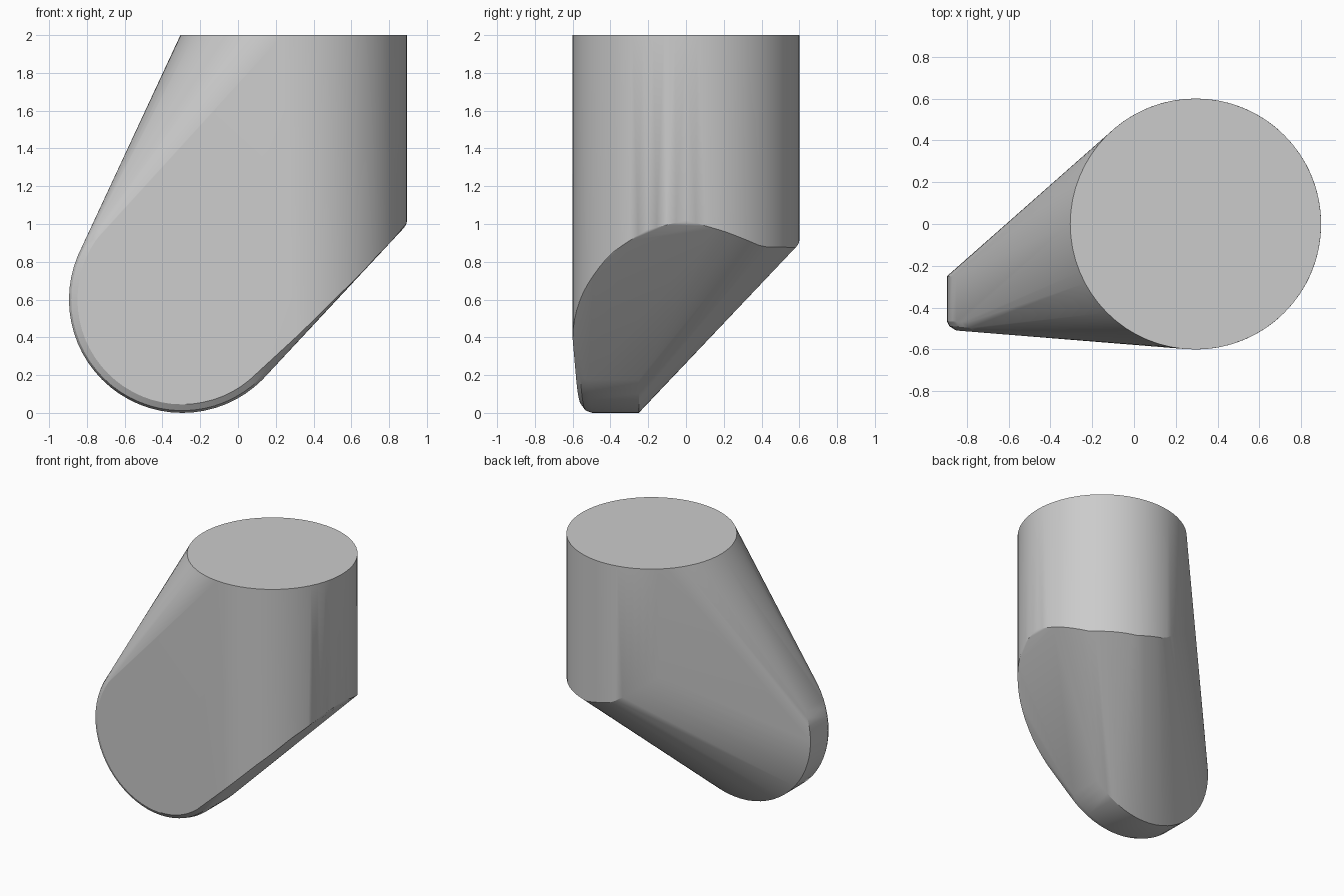
import bpy, bmesh
from math import sin, cos, radians, pi

cube = bpy.data.objects.get("Cube")
if cube:
    bpy.data.objects.remove(cube, do_unlink=True)

RADIUS = 0.6
POST_X = 0.295          # axis of the upright cylinder
DISC_X = -0.295         # axis of the flat disc at the foot
SEGMENTS = 64

# Lower rim of the upright cylinder: (angle in degrees, height)
RIM = [(-90, 0.39), (-66, 0.63), (-42, 0.84), (-20, 0.97), (0, 1.02),
       (20, 0.96), (42, 0.88), (75, 0.875), (97, 0.93), (135, 1.2)]


def rim_height(angle):
    for (a0, h0), (a1, h1) in zip(RIM, RIM[1:]):
        if a0 <= angle <= a1:
            return h0 + (h1 - h0) * (angle - a0) / (a1 - a0)


def post_point(angle, z):
    a = radians(angle)
    return (POST_X + RADIUS * cos(a), RADIUS * sin(a), z)


def disc_ring(r, y, tilt=0.0):
    """Ring facing the front; tilt slants it back towards -x."""
    for i in range(SEGMENTS):
        a = 2 * pi * i / SEGMENTS
        x = DISC_X + r * cos(a)
        yield (x, y + (DISC_X - x) * tilt, RADIUS + r * sin(a))


# Upright cylinder: round top and shaped lower rim
points = [post_point(360 * i / SEGMENTS, 2.0) for i in range(SEGMENTS)]
points += [post_point(a, rim_height(a)) for a in range(-90, 136, 5)]

# Foot disc: straight back edge, softened front edge
points += disc_ring(RADIUS, -0.25)
points += disc_ring(RADIUS, -0.495, 0.05)
points += disc_ring(0.588, -0.53, 0.07)
points += disc_ring(0.555, -0.553, 0.0786)

# Stretch one skin over both ends
bm = bmesh.new()
for p in points:
    bm.verts.new(p)
hull = bmesh.ops.convex_hull(bm, input=bm.verts)
loose = [v for v in bm.verts if not v.link_faces]
bmesh.ops.delete(bm, geom=loose, context='VERTS')
bmesh.ops.dissolve_limit(bm, angle_limit=radians(0.5),
                         verts=bm.verts, edges=bm.edges)
bmesh.ops.recalc_face_normals(bm, faces=bm.faces)
mesh = bpy.data.meshes.new("angled_connector")
bm.to_mesh(mesh)
bm.free()

body = bpy.data.objects.new("angled_connector", mesh)
bpy.context.collection.objects.link(body)

grey = bpy.data.materials.new("light_grey")
grey.use_nodes = True
colour = (0.6, 0.6, 0.6, 1.0)
grey.diffuse_color = colour
grey.node_tree.nodes["Principled BSDF"].inputs["Base Color"].default_value = colour
mesh.materials.append(grey)

# Smooth sides with crisp rims
bpy.ops.object.select_all(action='DESELECT')
body.select_set(True)
bpy.context.view_layer.objects.active = body
bpy.ops.object.shade_smooth_by_angle(angle=radians(25))
